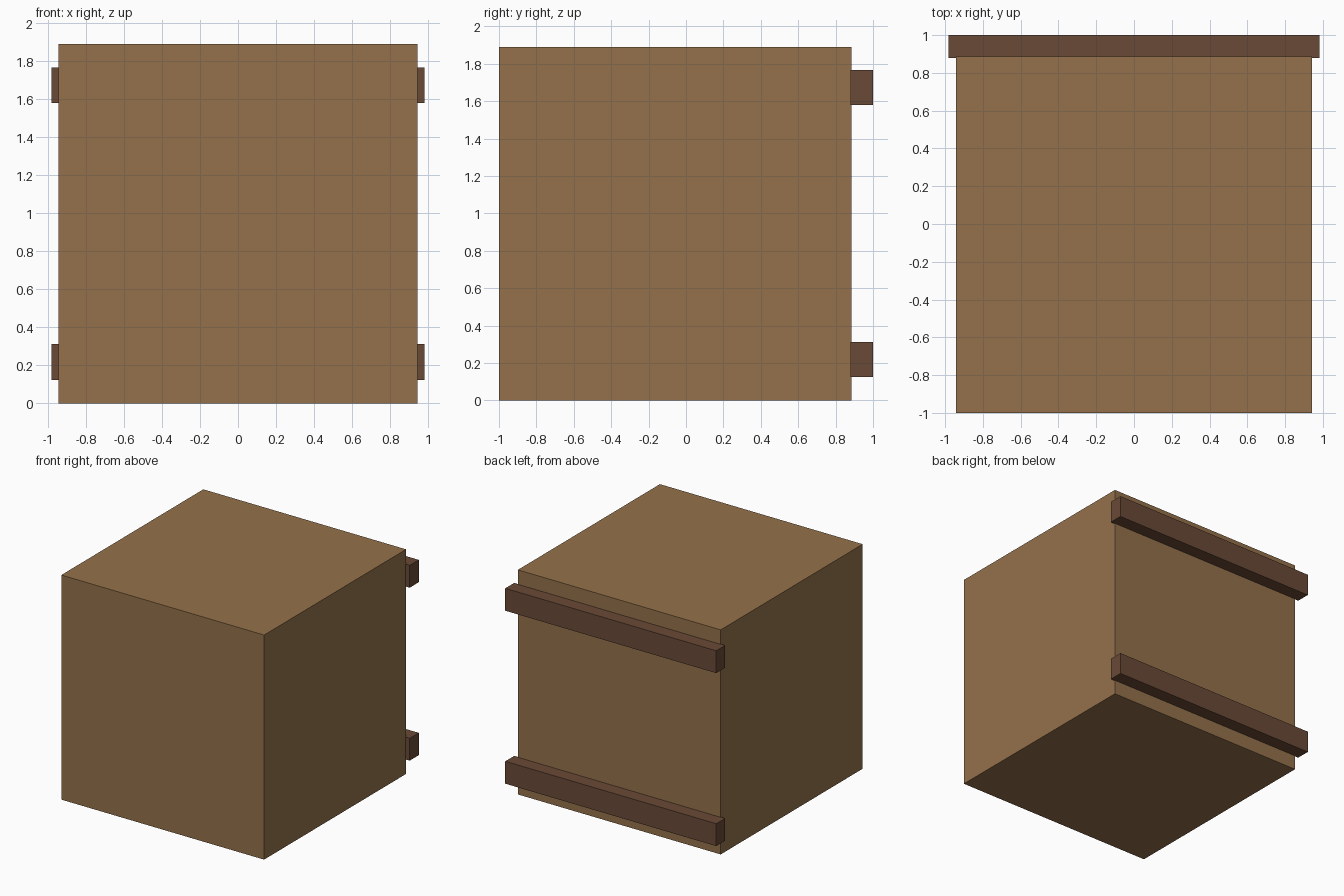
import bpy

if "Cube" in bpy.data.objects:
    bpy.data.objects.remove(bpy.data.objects["Cube"])


def material(name, color):
    mat = bpy.data.materials.new(name)
    mat.diffuse_color = (*color, 1.0)
    mat.use_nodes = True
    mat.node_tree.nodes["Principled BSDF"].inputs["Base Color"].default_value = mat.diffuse_color
    return mat


def box(name, lo, hi, mat):
    """Axis-aligned box between two opposite corners."""
    centre = [(a + b) / 2 for a, b in zip(lo, hi)]
    bpy.ops.mesh.primitive_cube_add(size=1, location=centre)
    obj = bpy.context.object
    obj.name = name
    obj.scale = [b - a for a, b in zip(lo, hi)]
    bpy.ops.object.transform_apply(location=False, rotation=False, scale=True)
    obj.data.materials.append(mat)
    return obj


light_wood = material("light_wood", (0.296, 0.165, 0.07))
dark_wood = material("dark_wood", (0.141, 0.067, 0.037))

# Main crate body
box("crate_body", (-0.943, -1.0, 0.0), (0.943, 0.886, 1.888), light_wood)

# Two horizontal battens across the back
for name, z in (("lower_batten", 0.124), ("upper_batten", 1.578)):
    box(name, (-0.981, 0.88, z), (0.981, 1.0, z + 0.188), dark_wood)
